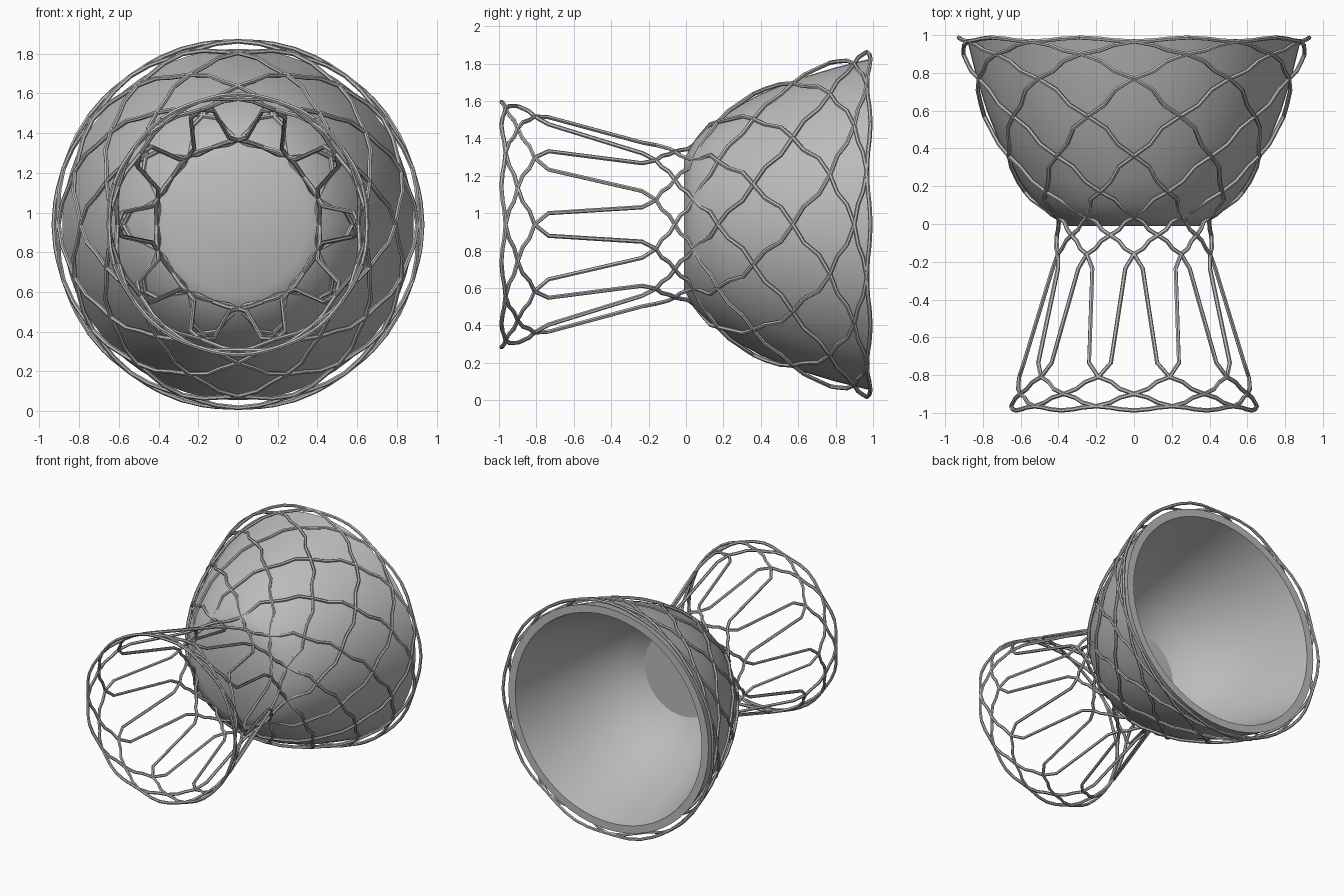
import bpy, bmesh, math
from mathutils import Vector, Matrix

cube = bpy.data.objects.get("Cube")
if cube:
    bpy.data.objects.remove(cube, do_unlink=True)

CENTRE_Z = 0.94
CELLS = 10
WIRE = 0.0115


def material(name, rgb):
    mat = bpy.data.materials.new(name)
    mat.use_nodes = True
    mat.diffuse_color = (*rgb, 1)
    mat.node_tree.nodes["Principled BSDF"].inputs["Base Color"].default_value = (*rgb, 1)
    return mat


grey = material("plain grey", (0.5, 0.5, 0.5))


def link(name, data):
    obj = bpy.data.objects.new(name, data)
    bpy.context.collection.objects.link(obj)
    data.materials.append(grey)
    obj.location.z = CENTRE_Z
    bpy.ops.object.select_all(action="DESELECT")
    obj.select_set(True)
    bpy.context.view_layer.objects.active = obj
    return obj


# Bowl: a thick wall turned about the y axis, (radius, y)
outer = [(0, -0.01), (0.35, -0.01), (0.44, 0.04), (0.52, 0.11), (0.6, 0.22),
         (0.70, 0.4), (0.78, 0.6), (0.84, 0.8), (0.885, 0.98)]
inner = [(0.825, 0.98), (0.78, 0.8), (0.72, 0.6), (0.64, 0.4),
         (0.54, 0.23), (0.44, 0.12), (0.33, 0.05), (0, 0.05)]
bm = bmesh.new()
ring = [bm.verts.new((r, y, 0)) for r, y in outer + inner]
edges = [bm.edges.new(pair) for pair in zip(ring, ring[1:])]
bmesh.ops.spin(bm, geom=ring + edges, cent=(0, 0, 0), axis=(0, 1, 0),
               angle=math.tau, steps=64)
bmesh.ops.remove_doubles(bm, verts=bm.verts, dist=0.0005)
bmesh.ops.recalc_face_normals(bm, faces=bm.faces)
bowl_mesh = bpy.data.meshes.new("bowl")
bm.to_mesh(bowl_mesh)
bm.free()
link("bowl", bowl_mesh)
bpy.ops.object.shade_smooth_by_angle(angle=math.radians(30))

# Net outline: (y, radius) from the front ring past the neck to the rim
outline = [(-1, 0.66), (-0.8, 0.605), (-0.2, 0.43), (0, 0.4), (0.05, 0.43),
           (0.11, 0.53), (0.22, 0.615), (0.4, 0.72), (0.6, 0.805), (0.8, 0.875), (1, 0.932)]


def net_radius(y):
    for (y0, r0), (y1, r1) in zip(outline, outline[1:]):
        if y <= y1:
            return r0 + (r1 - r0) * (y - y0) / (y1 - y0)
    return outline[-1][1]


# Heights of the crossing rows; each row turns a strand by half a cell
rows = [-0.987, -0.965, -0.9, -0.81, -0.16, -0.06, 0.04, 0.17,
        0.36, 0.57, 0.77, 0.9, 0.967, 0.987]
FIRST = -8


def strand_path():
    path = []
    for i, (a, b) in enumerate(zip(rows, rows[1:])):
        u = FIRST + i
        path.append((u, a))
        if b - a > 0.3:      # long slanted struts of the foot
            path += [(u + 0.33, a + 0.075), (u + 0.67, b - 0.075)]
        else:
            path += [(u + 0.38, a + 0.3 * (b - a)), (u + 0.62, a + 0.7 * (b - a))]
    path.append((FIRST + len(rows) - 1, rows[-1]))
    return path


def wire_net(name, side):
    curve = bpy.data.curves.new(name, "CURVE")
    curve.dimensions = "3D"
    curve.bevel_depth = WIRE
    curve.bevel_resolution = 1
    curve.use_fill_caps = True
    half = math.pi / CELLS
    for k in range(CELLS):
        spline = curve.splines.new("POLY")
        path = strand_path()
        spline.points.add(len(path) - 1)
        for point, (u, y) in zip(spline.points, path):
            turn = half * (2 * k + side * u)
            r = net_radius(y)
            point.co = (r * math.sin(turn), y, r * math.cos(turn), 1)
    link(name, curve)
    bpy.ops.object.convert(target="MESH")
    bpy.ops.object.shade_smooth_by_angle(angle=math.radians(40))


# Two mirrored sets of strands weave the net
wire_net("net_left_strands", 1)
wire_net("net_right_strands", -1)
